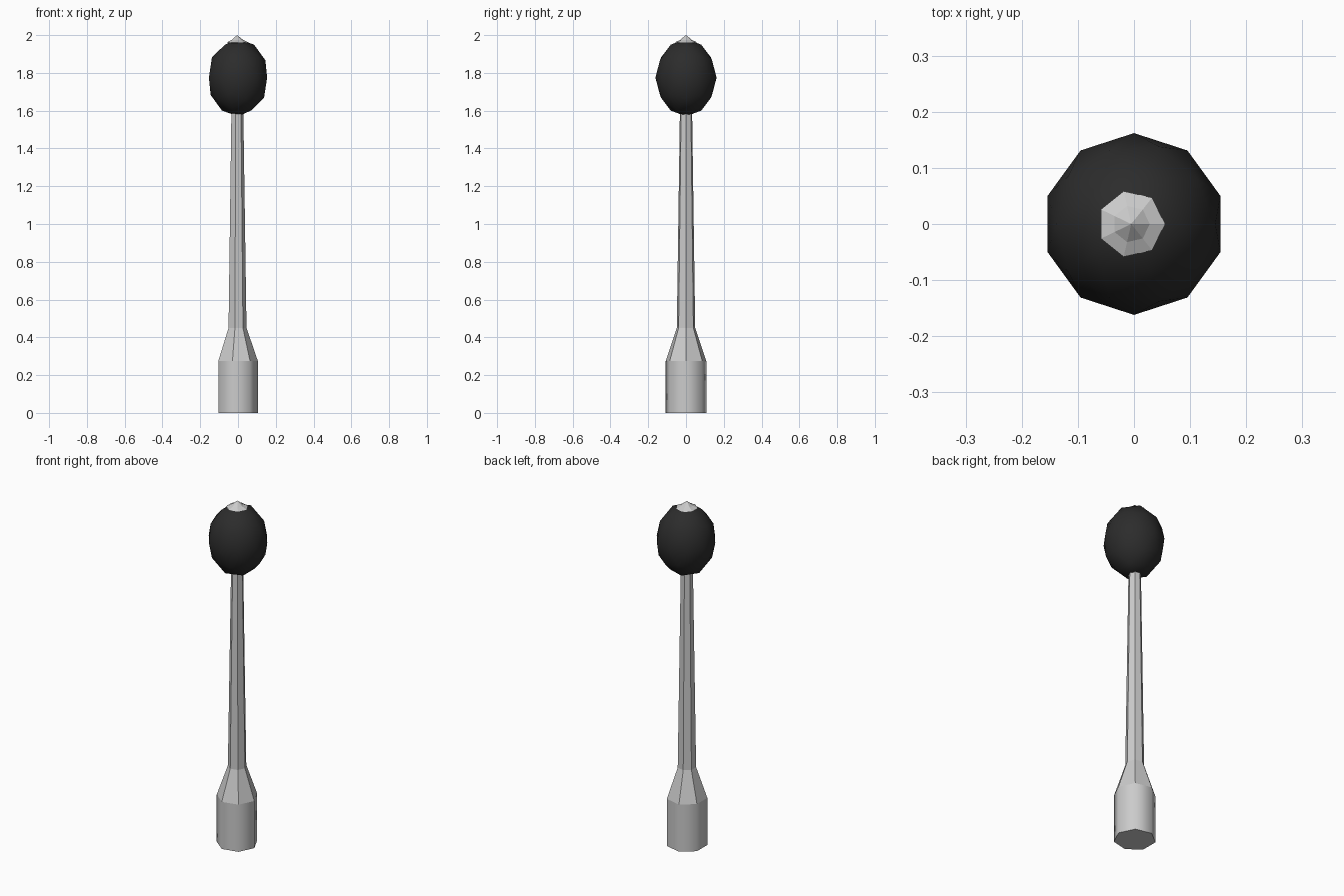
import bpy, bmesh, math

if "Cube" in bpy.data.objects:
    bpy.data.objects.remove(bpy.data.objects["Cube"])


def lathe(name, profile, sides, centre_x):
    """Revolve (radius, z) points; zero radius makes a single tip vertex."""
    bm = bmesh.new()
    rings = []
    for r, z in profile:
        if r == 0:
            rings.append([bm.verts.new((centre_x, 0, z))])
        else:
            rings.append([bm.verts.new((centre_x + r * math.cos(2 * math.pi * i / sides),
                                        r * math.sin(2 * math.pi * i / sides), z))
                          for i in range(sides)])
    bm.faces.new(rings[0][::-1])
    for k, (a, b) in enumerate(zip(rings, rings[1:])):
        for i in range(sides):
            j = (i + 1) % sides
            if len(b) == 1:
                bm.faces.new((a[i], a[j], b[0]))
            else:
                f = bm.faces.new((a[i], a[j], b[j], b[i]))
                f.smooth = k == 0  # only the handle grip is smooth
    for e in bm.edges:
        if any(not f.smooth for f in e.link_faces):
            e.smooth = False
    mesh = bpy.data.meshes.new(name)
    bm.to_mesh(mesh)
    bm.free()
    ob = bpy.data.objects.new(name, mesh)
    bpy.context.collection.objects.link(ob)
    return ob


# Handle, tapered shaft and pointed end cap in one seven-sided profile
lathe("handle_and_shaft",
      [(0.11, 0), (0.11, 0.275), (0.05, 0.45), (0.028, 1.95),
       (0.06, 1.962), (0.033, 1.974), (0, 2.0)], 7, -0.005)

# Dark padded head
bpy.ops.mesh.primitive_ico_sphere_add(subdivisions=2, radius=1, location=(0, 0, 1.775))
head = bpy.context.object
head.name = "padded_head"
head.scale = (0.162, 0.162, 0.205)
bpy.ops.object.transform_apply(location=False, rotation=False, scale=True)
bpy.ops.object.shade_smooth()
dark = bpy.data.materials.new("dark_padding")
dark.diffuse_color = (0.025, 0.025, 0.025, 1)
dark.use_nodes = True
dark.node_tree.nodes["Principled BSDF"].inputs["Base Color"].default_value = dark.diffuse_color
head.data.materials.append(dark)
